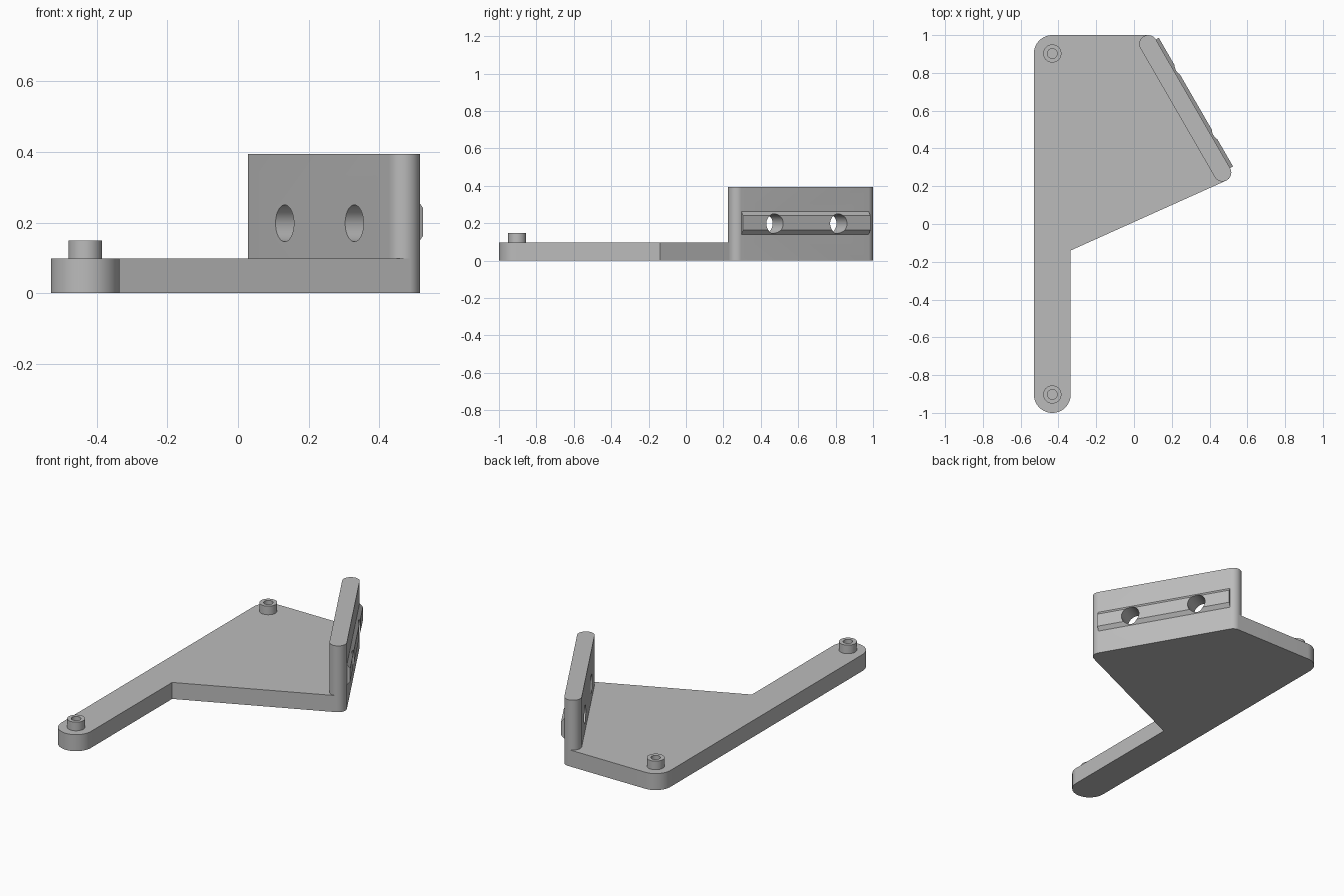
import bpy, bmesh
from math import pi, radians, cos, sin
from mathutils import Matrix, Vector

if "Cube" in bpy.data.objects:
    bpy.data.objects.remove(bpy.data.objects["Cube"], do_unlink=True)

# Main dimensions
PLATE_TOP, WALL_TOP = 0.098, 0.394
ARM_X, ARM_Y, ARM_R = -0.4325, 0.9025, 0.0975
WALL_R, WALL_LEN = 0.047, 0.786
WALL_START = Vector((0.075, 0.953, 0))
HOLE_Z, HOLE_R = 0.198, 0.052
wall_frame = Matrix.Translation(WALL_START) @ Matrix.Rotation(radians(-60), 4, "Z")

grey = bpy.data.materials.new("plain grey")
grey.use_nodes = True
colour = (0.5, 0.5, 0.5, 1)
grey.diffuse_color = colour
grey.node_tree.nodes["Principled BSDF"].inputs["Base Color"].default_value = colour


def make_object(name, bm, matrix=Matrix()):
    bmesh.ops.recalc_face_normals(bm, faces=bm.faces)
    mesh = bpy.data.meshes.new(name)
    bm.to_mesh(mesh)
    bm.free()
    mesh.materials.append(grey)
    obj = bpy.data.objects.new(name, mesh)
    bpy.context.collection.objects.link(obj)
    obj.matrix_world = matrix
    return obj


def prism(name, outline, offset, matrix=Matrix()):
    """Extrude a closed outline of 3D points along an offset."""
    bm = bmesh.new()
    face = bm.faces.new([bm.verts.new(p) for p in outline])
    new = bmesh.ops.extrude_face_region(bm, geom=[face], use_keep_orig=True)["geom"]
    bmesh.ops.translate(bm, vec=offset, verts=[v for v in new if isinstance(v, bmesh.types.BMVert)])
    return make_object(name, bm, matrix)


def arc(cx, cy, r, start, end, steps=24):
    angles = [radians(start + (end - start) * i / steps) for i in range(steps + 1)]
    return [(cx + r * cos(a), cy + r * sin(a), 0) for a in angles]


def finish(obj):
    bpy.ops.object.select_all(action="DESELECT")
    obj.select_set(True)
    bpy.context.view_layer.objects.active = obj
    for mod in list(obj.modifiers):
        bpy.ops.object.modifier_apply(modifier=mod.name)
    bpy.ops.object.shade_smooth_by_angle(angle=radians(25))


# Base plate: rounded arm, rounded back corner, sloping edge up to the wall
wall_end = wall_frame @ Vector((WALL_LEN, 0, 0))
outline = arc(ARM_X, ARM_Y, ARM_R, 90, 180, 16)
outline += arc(ARM_X, -ARM_Y, ARM_R, 180, 360, 32)
outline += [(-0.335, -0.14, 0),
            (wall_end.x + 0.409 * WALL_R, wall_end.y - 0.913 * WALL_R, 0),
            tuple(wall_end), tuple(WALL_START),
            (WALL_START.x, WALL_START.y + WALL_R, 0)]
plate = prism("base_plate", outline, (0, 0, PLATE_TOP))

# Slanted upright wall with rounded ends
capsule = arc(0, 0, WALL_R, 90, 270) + arc(WALL_LEN, 0, WALL_R, -90, 90)
wall = prism("upright_wall", capsule, (0, 0, WALL_TOP), wall_frame)

# Bevelled guide rail on the outer face of the wall
section = [(0.04, -0.061), (WALL_R, -0.061), (0.065, -0.039),
           (0.065, 0.039), (WALL_R, 0.061), (0.04, 0.061)]
rail = prism("guide_rail", [(0, y, HOLE_Z + 0.004 + z) for y, z in section],
             (WALL_LEN, 0, 0), wall_frame)

# Two screw holes through wall and rail
cutters = []
for side in (-1, 1):
    ring = arc(WALL_LEN / 2 + side * 0.197, HOLE_Z, HOLE_R, 0, 360, 48)[:-1]
    cutter = prism("hole_cutter", [(x, -0.2, z) for x, z, _ in ring], (0, 0.4, 0), wall_frame)
    cutter.hide_render = True
    cutters.append(cutter)
    for part in (wall, rail):
        mod = part.modifiers.new("hole", "BOOLEAN")
        mod.operation, mod.solver, mod.object = "DIFFERENCE", "EXACT", cutter

# Hollow pegs at both ends of the long edge
pegs = []
for name, y in (("front_peg", -ARM_Y), ("back_peg", ARM_Y)):
    bm = bmesh.new()
    profile = [(0.048, 0.09), (0.048, 0.149), (0.026, 0.149), (0.026, 0.09)]
    verts = [bm.verts.new((r, 0, z)) for r, z in profile]
    edges = [bm.edges.new((verts[i], verts[(i + 1) % 4])) for i in range(4)]
    bmesh.ops.spin(bm, geom=verts + edges, axis=(0, 0, 1), cent=(0, 0, 0),
                   angle=2 * pi, steps=40)
    bmesh.ops.remove_doubles(bm, verts=bm.verts, dist=0.0001)
    pegs.append(make_object(name, bm, Matrix.Translation((ARM_X, y, 0))))

bpy.context.view_layer.update()
for part in [plate, wall, rail] + pegs:
    finish(part)
for cutter in cutters:
    bpy.data.objects.remove(cutter, do_unlink=True)
